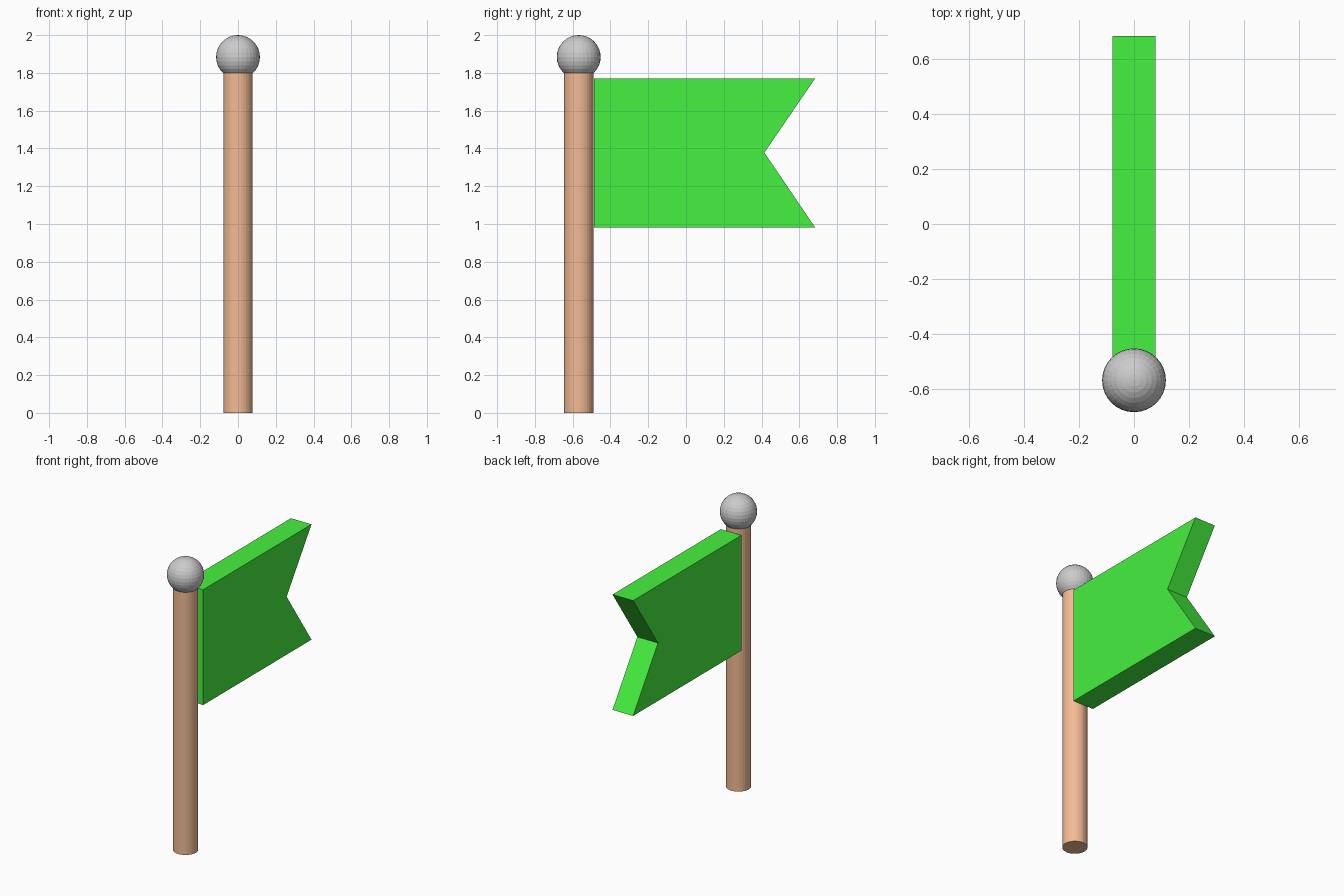
import bpy, bmesh

if "Cube" in bpy.data.objects:
    bpy.data.objects.remove(bpy.data.objects["Cube"])

POLE_Y, POLE_R = -0.568, 0.078


def paint(obj, name, rgb):
    mat = bpy.data.materials.new(name)
    mat.diffuse_color = (*rgb, 1)
    mat.use_nodes = True
    mat.node_tree.nodes["Principled BSDF"].inputs["Base Color"].default_value = mat.diffuse_color
    obj.data.materials.append(mat)


# Pole
POLE_H = 1.80
bpy.ops.mesh.primitive_cylinder_add(vertices=32, radius=POLE_R, depth=POLE_H,
                                    location=(0, POLE_Y, POLE_H / 2))
pole = bpy.context.object
pole.name = "pole"
paint(pole, "orange_wood", (0.9, 0.5, 0.3))

# Ball on top of the pole
BALL_R = 0.116
bpy.ops.mesh.primitive_uv_sphere_add(segments=32, ring_count=16, radius=BALL_R,
                                     location=(0, POLE_Y, 2 - BALL_R))
bpy.context.object.name = "finial_ball"

# Swallow-tailed flag: side profile extruded across x
profile = [(-0.488, 0.981), (0.684, 0.981), (0.415, 1.378),
           (0.684, 1.771), (-0.488, 1.771)]
bm = bmesh.new()
face = bm.faces.new([bm.verts.new((-POLE_R, y, z)) for y, z in profile])
result = bmesh.ops.extrude_face_region(bm, geom=[face])
moved = [g for g in result["geom"] if isinstance(g, bmesh.types.BMVert)]
bmesh.ops.translate(bm, verts=moved, vec=(2 * POLE_R, 0, 0))
bmesh.ops.recalc_face_normals(bm, faces=bm.faces)
mesh = bpy.data.meshes.new("flag")
bm.to_mesh(mesh)
bm.free()
flag = bpy.data.objects.new("flag", mesh)
bpy.context.collection.objects.link(flag)
paint(flag, "green_cloth", (0.06, 0.88, 0.05))
